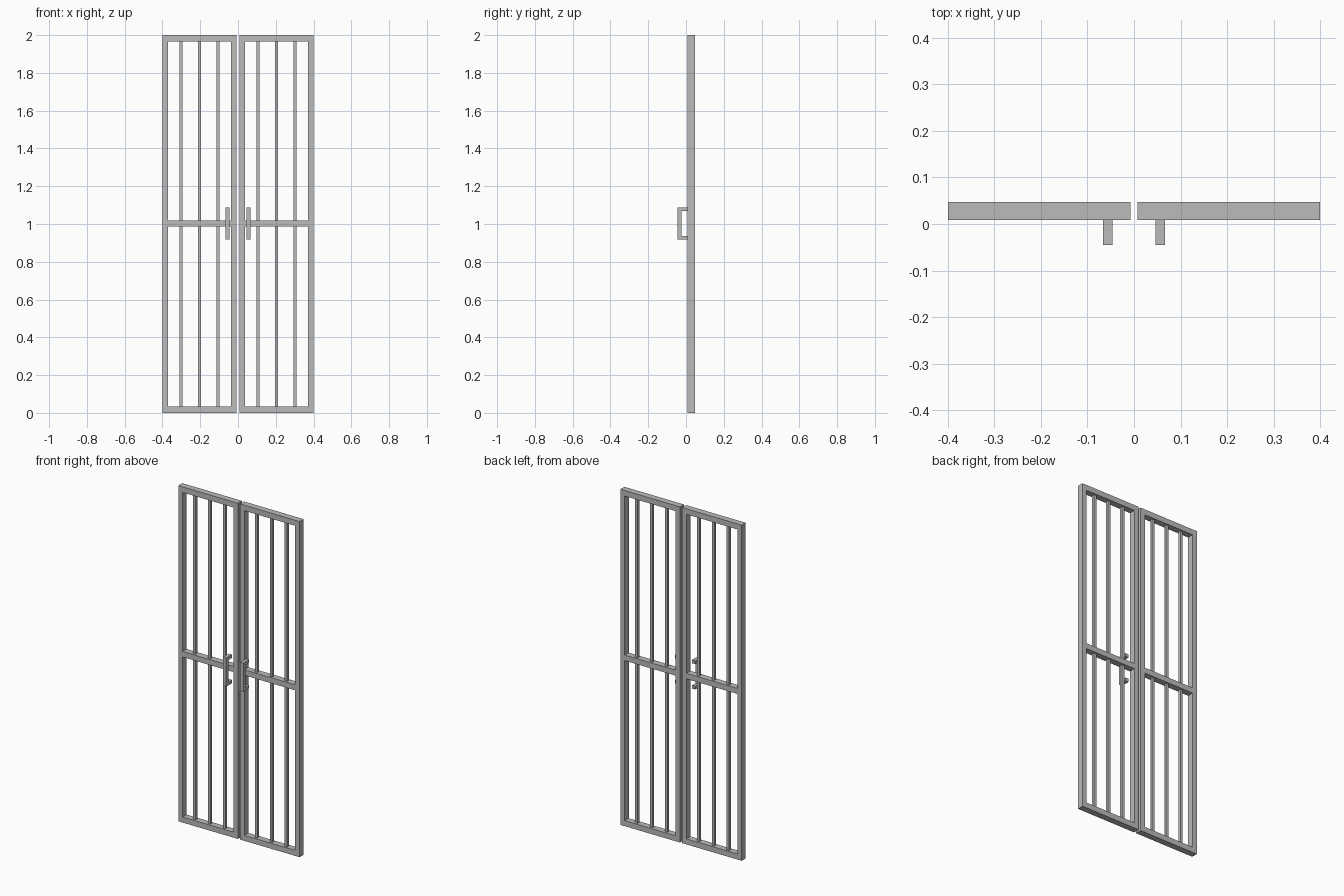
import bpy
import bmesh
from mathutils import Matrix, Vector

old = bpy.data.objects.get("Cube")
if old:
    bpy.data.objects.remove(old, do_unlink=True)

metal = bpy.data.materials.new("grey metal")
metal.use_nodes = True
GREY = (0.5, 0.5, 0.5, 1)
metal.diffuse_color = GREY
metal.node_tree.nodes["Principled BSDF"].inputs["Base Color"].default_value = GREY

# Main dimensions
INNER, OUTER, HEIGHT = 0.007, 0.4, 2.0
FRONT, BACK = 0.009, 0.047
STILE, RAIL, BAR = 0.029, 0.033, 0.016
MIDDLE = 1.003


def box(bm, x, y, z):
    """Add a box spanning the given (low, high) ranges."""
    lo, hi = Vector((x[0], y[0], z[0])), Vector((x[1], y[1], z[1]))
    matrix = Matrix.Translation((lo + hi) / 2) @ Matrix.Diagonal((*(hi - lo), 1))
    bmesh.ops.create_cube(bm, size=1, matrix=matrix)


def finish(bm, name, side):
    """Turn the mesh into an object, mirrored for the right side."""
    if side < 0:
        bmesh.ops.scale(bm, vec=(-1, 1, 1), verts=bm.verts)
        bmesh.ops.reverse_faces(bm, faces=bm.faces)
    mesh = bpy.data.meshes.new(name)
    bm.to_mesh(mesh)
    bm.free()
    mesh.materials.append(metal)
    bpy.context.collection.objects.link(bpy.data.objects.new(name, mesh))


for side, label in ((1, "left"), (-1, "right")):
    depth = (FRONT, BACK)
    clear = (INNER + STILE, OUTER - STILE)

    # Stiles, with rails fitted between them
    bm = bmesh.new()
    for x in ((INNER, clear[0]), (clear[1], OUTER)):
        box(bm, x, depth, (0, HEIGHT))
    for z in (RAIL / 2, MIDDLE, HEIGHT - RAIL / 2):
        box(bm, clear, depth, (z - RAIL / 2, z + RAIL / 2))
    finish(bm, label + "_door_frame", side)

    # Slim upright bars in the upper and lower openings
    bm = bmesh.new()
    y = (FRONT + BACK) / 2
    for i in (1, 2, 3):
        x = INNER + (OUTER - INNER) * i / 4
        for z in ((RAIL, MIDDLE - RAIL / 2), (MIDDLE + RAIL / 2, HEIGHT - RAIL)):
            box(bm, (x - BAR / 2, x + BAR / 2), (y - BAR / 2, y + BAR / 2), z)
    finish(bm, label + "_door_bars", side)

    # Pull handle: upright grip with two arms
    bm = bmesh.new()
    x, low, high, thick = (0.046, 0.067), 0.917, 1.088, 0.02
    grip_back = -0.045 + thick
    box(bm, x, (-0.045, grip_back), (low, high))
    for z in (low, high - thick):
        box(bm, x, (grip_back, FRONT), (z, z + thick))
    finish(bm, label + "_handle", side)
